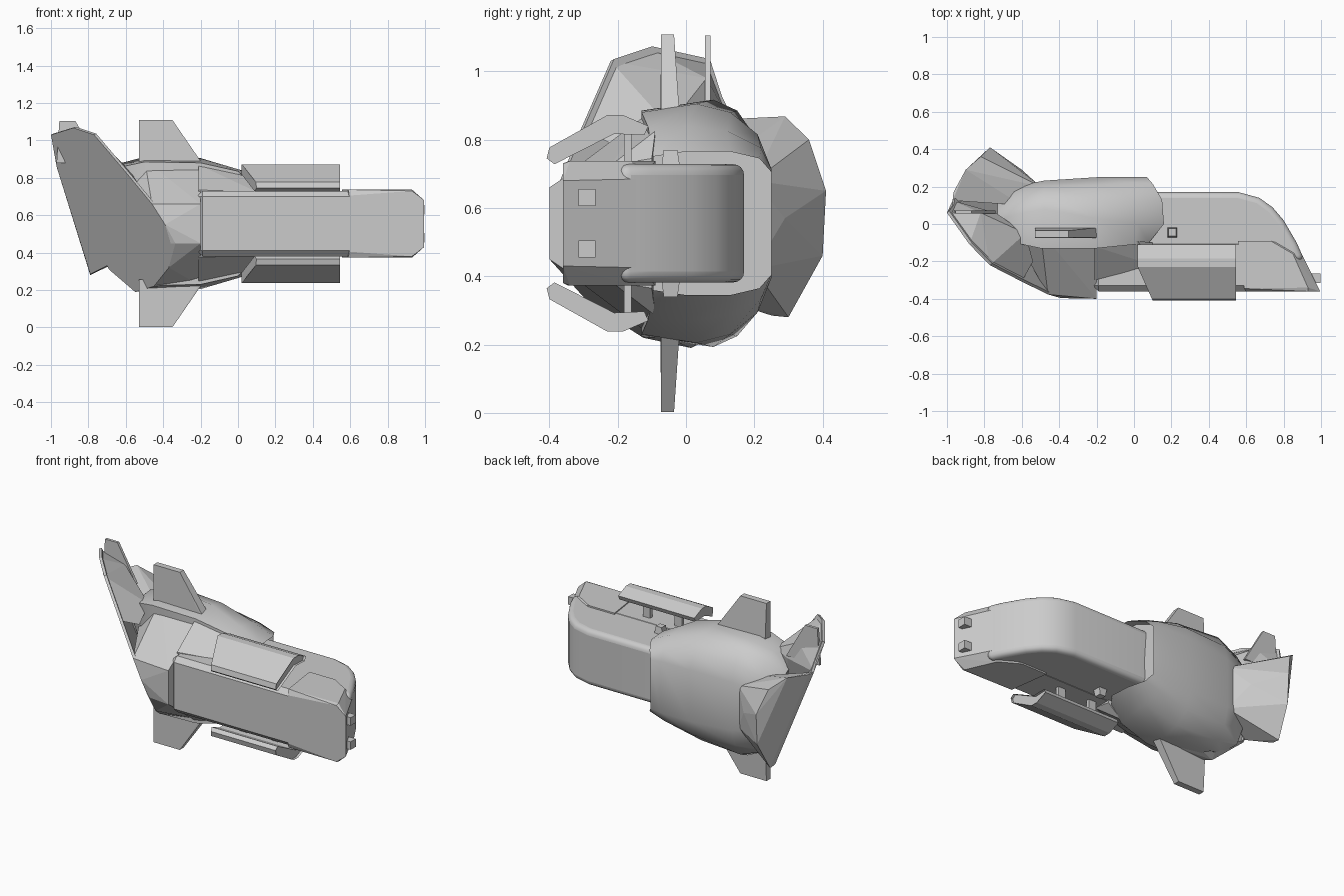
import bpy, bmesh

if "Cube" in bpy.data.objects:
    bpy.data.objects.remove(bpy.data.objects["Cube"])

ZC = 0.555  # height of the mirror plane


def finish(name, bm, bevel=0, seg=1, smooth=None):
    bmesh.ops.recalc_face_normals(bm, faces=bm.faces)
    me = bpy.data.meshes.new(name)
    bm.to_mesh(me)
    bm.free()
    ob = bpy.data.objects.new(name, me)
    bpy.context.collection.objects.link(ob)
    if bevel:
        m = ob.modifiers.new("bevel", 'BEVEL')
        m.width, m.segments, m.angle_limit = bevel, seg, 0.9
    if smooth:
        bpy.ops.object.select_all(action='DESELECT')
        ob.select_set(True)
        bpy.context.view_layer.objects.active = ob
        bpy.ops.object.shade_smooth_by_angle(angle=smooth)
    return ob


def hull(name, pts):
    bm = bmesh.new()
    for p in pts:
        bm.verts.new(p)
    r = bmesh.ops.convex_hull(bm, input=bm.verts)
    junk = [v for v in set(r['geom_interior'] + r['geom_unused'])
            if isinstance(v, bmesh.types.BMVert) and v.is_valid]
    bmesh.ops.delete(bm, geom=junk, context='VERTS')
    bmesh.ops.dissolve_limit(bm, angle_limit=0.03, verts=bm.verts, edges=bm.edges)
    return finish(name, bm)


def box(name, x0, x1, y0, y1, z0, z1):
    return hull(name, [(x, y, z) for x in (x0, x1) for y in (y0, y1) for z in (z0, z1)])


def loft(rings):
    bm = bmesh.new()
    vr = [[bm.verts.new(p) for p in r] for r in rings]
    n = len(vr[0])
    for a, b in zip(vr, vr[1:]):
        for i in range(n):
            j = (i + 1) % n
            bm.faces.new((a[i], a[j], b[j], b[i]))
    return bm, [bm.faces.new(vr[0]), bm.faces.new(vr[-1])]


def prism(name, prof, h, **kw):
    """Profile in x,y extruded h either side of the mirror plane."""
    bm, _ = loft([[(x, y, ZC + s * h) for x, y in prof] for s in (-1, 1)])
    return finish(name, bm, **kw)


# nose: rounded back, plain front hull, and raised chin panel
prism("nose_back", [(-.15, -.2), (.87, -.2), (.91, -.19), (.87, -.1), (.8, .02), (.74, .09),
                    (.67, .14), (.56, .17), (-.15, .17)], .173, bevel=.045, seg=4, smooth=.6)
prism("nose_front_hull", [(-.22, -.36), (.8, -.36), (.8, -.08), (-.22, -.08)], .175, bevel=.03)
# chin panel: full width behind, pinched at the lip
lip = [(.595, -.36, .15), (.995, -.36, .125), (.93, -.36, .175), (.59, -.345, .182),
       (.93, -.34, .182), (.555, -.09, .182), (.73, -.09, .182), (.85, -.16, .182),
       (.885, -.135, .13), (.73, -.09, .14)]
hull("chin_panel", [(x, y, ZC + s * h) for x, y, h in lip for s in (-1, 1)])

# two small nose lamps
for z in (.48, .63):
    box("nose_lamp", .93, .997, -.315, -.265, z - .025, z + .025)


def cut(x, z):
    """Point on the slanted plane that slices off the tail."""
    return (x, .06 - 1.22 * (x + 1) - .6 * (z - 1.03), z)


def behind_cut(x, y, z):
    """Keep a point on the body side of the slanted tail plane."""
    return (max(x, -.985 + (.06 - y - .6 * (z - 1.03)) / 1.22), y, z)


# hood: smooth shell lofted from the mouth to the tail
stations = [
    [(.08, -.1, .195), (.16, 0, .21), (.15, .13, .21), (.10, .215, .19), (.07, .25, .15)],
    [(.0, -.11, .28), (.02, 0, .285), (.02, .12, .27), (0, .22, .22), (0, .25, .16)],
    [(-.2, -.13, .325), (-.2, .03, .35), (-.2, .13, .325), (-.2, .21, .26), (-.2, .25, .16)],
    [(-.5, -.13, .33), (-.48, .08, .362), (-.48, .15, .33), (-.48, .205, .25), (-.48, .232, .15)],
    [(-.64, -.1, .3), (-.64, .05, .32), (-.64, .12, .28), (-.64, .17, .2), (-.64, .2, .12)],
    [(-.73, -.03, .22), (-.73, .02, .23), (-.73, .07, .2), (-.73, .1, .15), (-.73, .12, .1)]]
rings = [[behind_cut(x, y, ZC + h) for x, y, h in st] +
         [behind_cut(x, y, ZC - h) for x, y, h in reversed(st)] for st in stations]
bm, ends = loft(rings)
bmesh.ops.inset_region(bm, faces=[ends[0]], thickness=.02)
bmesh.ops.translate(bm, verts=ends[0].verts, vec=(-.06, 0, 0))
finish("hood", bm, smooth=.6)

# flat tail plate on the slanted plane
outline = [cut(x, z) for x, z in
           ((-.97, .86), (-.975, .92), (-1, 1.03), (-.88, 1.067), (-.77, 1.03), (-.6, .83),
            (-.46, .66), (-.39, .55), (-.36, .45), (-.37, .32), (-.45, .22), (-.55, .19),
            (-.69, .31), (-.7, .33), (-.79, .285))]
bm, _ = loft([outline, [(x + .012, y + .01, z + .006) for x, y, z in outline]])
finish("tail_plate", bm)

# rear body: facets running from the shoulder section to the tail plate
shoulder = [(-.4, .66), (-.06, .888), (.1, .86), (.2, .7),
            (.2, .4), (.1, .25), (-.06, .222), (-.4, .45)]
mid = [(-.5, -.04, .9), (-.5, .15, .85), (-.5, .15, .26), (-.48, -.02, .21),
       (-.72, .08, .72), (-.46, -.35, .68), (-.36, -.385, .45)]
hull("rear_body", [(-.2, y, z) for y, z in shoulder] +
     [behind_cut(*p) for p in mid] + outline[6:13])

# upper and back tail lobes
hull("tail_lobe_top", outline[0:6] + [(-.54, -.2, .78), (-.58, -.05, .84), (-.74, .06, .86),
                                      (-.82, .06, .98), (-.7, 0, .7)])
hull("tail_lobe_back", [outline[0], outline[14], outline[13]] +
     [(-.965, .17, .86), (-.9, .29, .868), (-.82, .36, .8), (-.77, .41, .65), (-.77, .4, .46),
      (-.79, .3, .28), (-.5, .2, .68), (-.5, .2, .42), (-.6, .1, .73), (-.6, .29, .57)])

# thin rudder on the tail
hull("rudder", [(x, y, z) for y in (.055, .072)
                for x, z in ((-.97, .88), (-.74, .88), (-.85, 1.04), (-.87, 1.105), (-.955, 1.105))])

pod_prof = [(-.408, .19), (-.4, .222), (-.23, .317), (-.185, .317), (-.11, .285),
            (-.122, .258), (-.21, .262), (-.385, .173)]
for s, side in ((1, "upper"), (-1, "lower")):
    def Z(h):
        return ZC + s * h

    # side fin
    hull(side + "_fin", [(x, y, Z(h)) for x, h, ys in
                         ((-.53, .3, (-.075, -.02)), (-.19, .3, (-.075, -.02)),
                          (-.2, .335, (-.073, -.02)), (-.35, .553, (-.073, -.035)),
                          (-.53, .553, (-.073, -.035))) for y in ys])

    # neck fairing between shoulder and nose
    hull(side + "_neck", [(x, y, Z(h)) for x, y, h in
                          ((-.21, -.12, .315), (-.21, -.3, .18), (-.21, -.12, .1), (-.21, -.3, .1),
                           (.1, -.1, .19), (.1, -.22, .17), (.1, -.1, .1), (.1, -.22, .1),
                           (.02, -.09, .27))])

    # bent side pod with a swept rear end
    a = [(.02 + .08 * max(0, (-.23 - y) / .18), y, Z(h)) for y, h in pod_prof]
    b = [(.545, y, Z(h)) for y, h in pod_prof]
    bm, ends = loft([a, b])
    bmesh.ops.inset_region(bm, faces=[ends[1]], thickness=.012)
    bmesh.ops.translate(bm, verts=ends[1].verts, vec=(-.015, 0, 0))
    finish(side + "_pod", bm)

    # pod struts and a small sensor block
    for x in (.14, .36):
        z = sorted((Z(.15), Z(.275)))
        box(side + "_pod_strut", x, x + .05, -.182, -.16, *z)
    hull(side + "_sensor", [(x, y, Z(h)) for h, d in ((.16, .028), (.215, .02))
                            for x in (.205 - d, .205 + d) for y in (-.045 - d, -.045 + d)])
